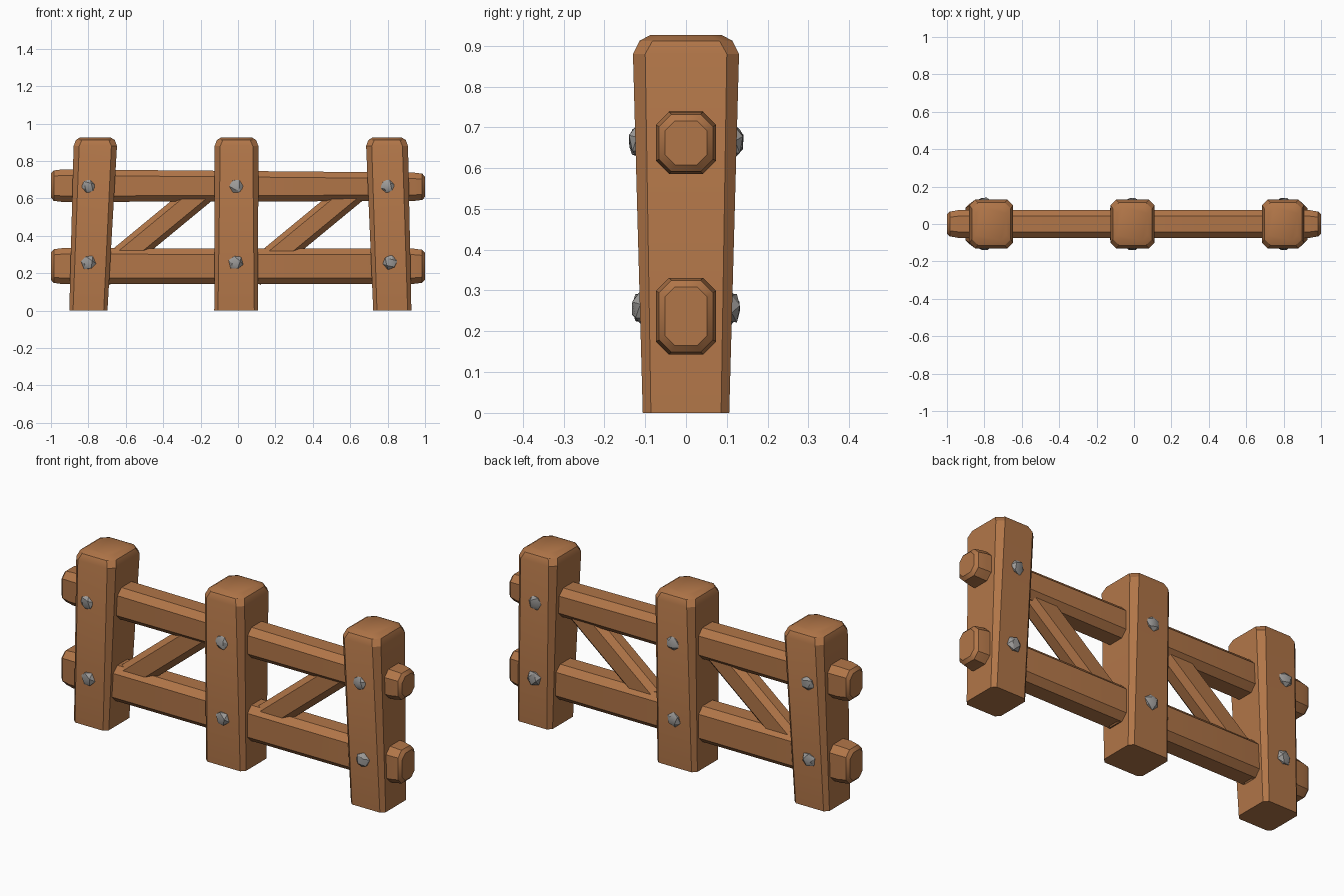
import bpy, bmesh, math, random
from mathutils import Matrix, Vector

if "Cube" in bpy.data.objects:
    bpy.data.objects.remove(bpy.data.objects["Cube"])

random.seed(4)


def material(name, rgb):
    m = bpy.data.materials.new(name)
    m.diffuse_color = (*rgb, 1)
    m.use_nodes = True
    m.node_tree.nodes["Principled BSDF"].inputs["Base Color"].default_value = m.diffuse_color
    return m


WOOD = material("warm wood", (0.44, 0.18, 0.065))
STEEL = material("grey metal", (0.34, 0.33, 0.32))


def finish(bm, name, mat, angle):
    bmesh.ops.recalc_face_normals(bm, faces=bm.faces)
    me = bpy.data.meshes.new(name)
    bm.to_mesh(me)
    bm.free()
    me.materials.append(mat)
    ob = bpy.data.objects.new(name, me)
    bpy.context.collection.objects.link(ob)
    bpy.ops.object.select_all(action='DESELECT')
    ob.select_set(True)
    bpy.context.view_layer.objects.active = ob
    bpy.ops.object.shade_smooth_by_angle(angle=math.radians(angle))
    return ob


def beam(name, stations, frame):
    """Loft chamfered rectangles; station = (t, centre u, centre v, half u, half v, chamfer)."""
    bm = bmesh.new()
    rings = []
    for t, cu, cv, a, b, c in stations:
        pts = [(a, c - b), (a, b - c), (a - c, b), (c - a, b),
               (-a, b - c), (-a, c - b), (c - a, -b), (a - c, -b)]
        rings.append([bm.verts.new(frame @ Vector((cu + u, cv + v, t))) for u, v in pts])
    for r, s in zip(rings, rings[1:]):
        for i in range(8):
            j = (i + 1) % 8
            bm.faces.new((r[i], r[j], s[j], s[i]))
    bm.faces.new(rings[0])
    bm.faces.new(rings[-1])
    return finish(bm, name, WOOD, 32)


# Posts: wider at the top, with rounded-off heads and a slight lean
UP = Matrix.Identity(4)
for side, x0, w0, x1, w1 in (("left", -0.80, 0.102, -0.763, 0.116),
                             ("middle", -0.01, 0.117, -0.008, 0.117),
                             ("right", 0.825, 0.102, 0.797, 0.112)):
    beam(side + "_post", [
        (0.0, x0, 0, w0, 0.106, 0.02),
        (0.88, x1, 0, w1, 0.130, 0.03),
        (0.912, x1, 0, w1 - 0.012, 0.114, 0.032),
        (0.926, x1, 0, w1 - 0.035, 0.088, 0.03)], UP)

# Rails run along x (local u = y, v = z)
ALONG = Matrix(((0, 0, 1, 0), (1, 0, 0, 0), (0, 1, 0, 0), (0, 0, 0, 1)))
for name, zl, hl, zr, hr in (("upper_rail", 0.668, 0.087, 0.662, 0.076),
                             ("lower_rail", 0.238, 0.096, 0.237, 0.094)):
    beam(name, [
        (-1.0, 0, zl, 0.052, hl - 0.022, 0.025),
        (-0.985, 0, zl, 0.066, hl - 0.006, 0.03),
        (-0.94, 0, zl, 0.074, hl, 0.032),
        (0.94, 0, zr, 0.074, hr, 0.032),
        (0.985, 0, zr, 0.066, hr - 0.006, 0.03),
        (1.0, 0, zr, 0.052, hr - 0.022, 0.025)], ALONG)

# Diagonal braces between the posts
for side, shift in (("left", -0.805), ("right", 0.0)):
    start = Vector((0.075 + shift, 0, 0.19))
    axis = Vector((0.66 + shift, 0, 0.672)) - start
    length = axis.length
    axis.normalize()
    u = Vector((0, 1, 0))
    v = axis.cross(u)
    frame = Matrix((u, v, axis)).transposed().to_4x4()
    frame.translation = start
    beam(side + "_brace", [(0, 0, 0, 0.055, 0.069, 0.028),
                           (length, 0, 0, 0.055, 0.069, 0.028)], frame)

# Bolts: lumpy faceted heads on the front and back of each post
for side, xu, xl in (("left", -0.80, -0.80), ("middle", -0.01, -0.01), ("right", 0.80, 0.812)):
    for level, x, z, y in (("upper", xu, 0.665, 0.120), ("lower", xl, 0.257, 0.112)):
        for face, s in (("front", -1), ("back", 1)):
            bm = bmesh.new()
            bmesh.ops.create_icosphere(bm, subdivisions=1, radius=1)
            turn = Matrix.Rotation(random.uniform(0, 1), 4, 'Y')
            for p in bm.verts:
                q = turn @ p.co * random.uniform(0.94, 1.06)
                p.co = (x + q.x * 0.041, s * y + q.y * 0.023, z + q.z * 0.041)
            finish(bm, f"{side}_{level}_{face}_bolt", STEEL, 30)
